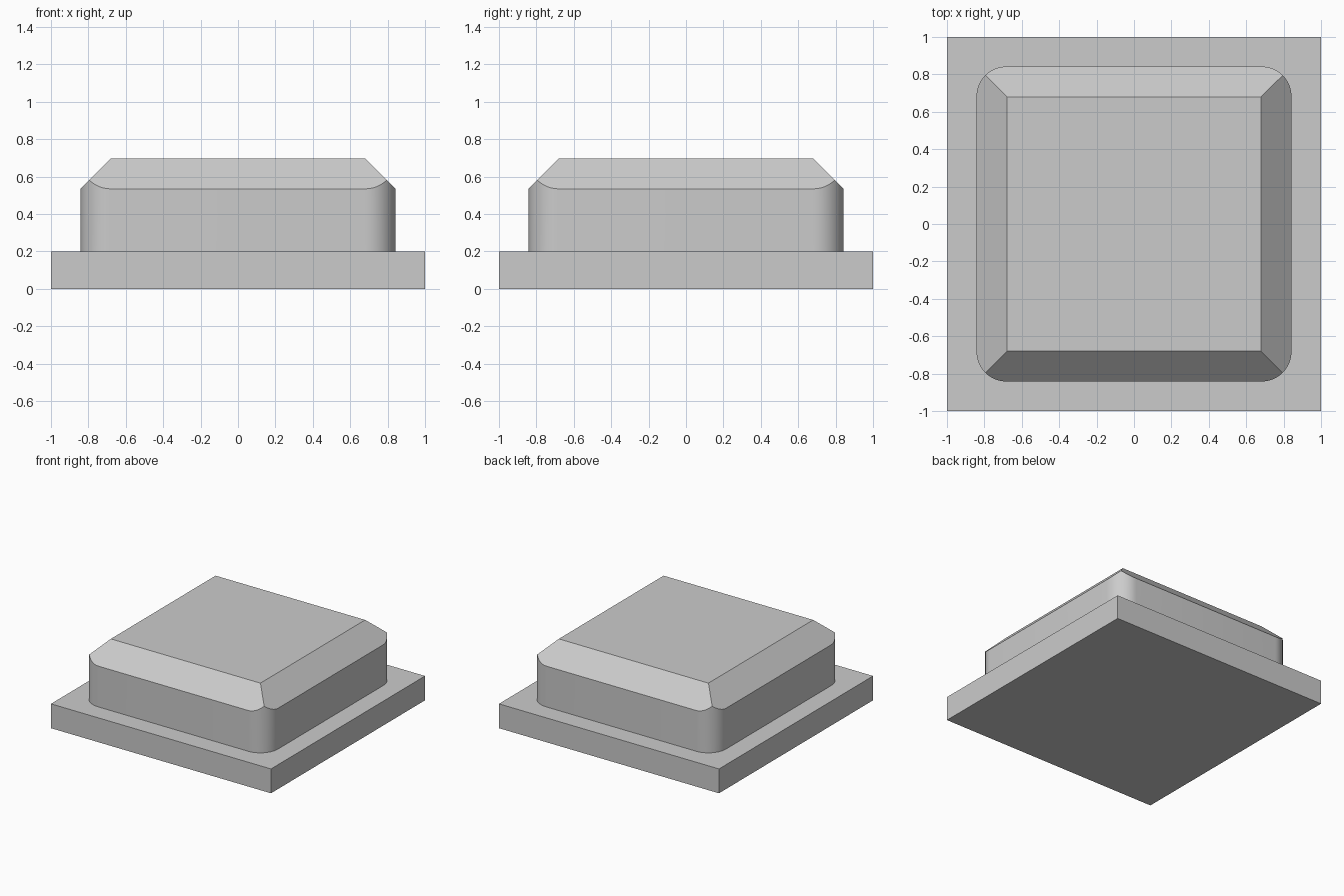
import bpy
import bmesh
from mathutils import Vector, Matrix

default = bpy.data.objects.get("Cube")
if default:
    bpy.data.objects.remove(default, do_unlink=True)

# Single grey material
grey = bpy.data.materials.new("light_grey")
grey.use_nodes = True
colour = (0.6, 0.6, 0.6, 1.0)
grey.diffuse_color = colour
grey.node_tree.nodes["Principled BSDF"].inputs["Base Color"].default_value = colour

BASE_TOP = 0.2
TOP = 0.697
HALF = 0.842       # half width of the raised block
TOP_HALF = 0.68    # half width of its flat top
RADIUS = 0.16      # rounding of its upright corners


def box(half, z0, z1):
    bm = bmesh.new()
    size = Matrix.Diagonal((2 * half, 2 * half, z1 - z0, 1))
    bmesh.ops.create_cube(bm, size=1, matrix=Matrix.Translation((0, 0, (z0 + z1) / 2)) @ size)
    return bm


def finish(bm, name):
    bmesh.ops.recalc_face_normals(bm, faces=bm.faces)
    mesh = bpy.data.meshes.new(name)
    bm.to_mesh(mesh)
    bm.free()
    mesh.materials.append(grey)
    obj = bpy.data.objects.new(name, mesh)
    bpy.context.collection.objects.link(obj)
    return obj


# Square base slab
finish(box(1, 0, BASE_TOP), "base_slab")

# Raised block with rounded upright corners
bm = box(HALF, BASE_TOP, TOP)
upright = [e for e in bm.edges if abs(e.verts[0].co.z - e.verts[1].co.z) > 0.1]
bmesh.ops.bevel(bm, geom=upright, offset=RADIUS, offset_type='OFFSET',
                segments=12, profile=0.5, affect='EDGES')

# Slice a 45 degree slope along each top edge and close the cut
for x, y in ((1, 0), (-1, 0), (0, 1), (0, -1)):
    cut = bmesh.ops.bisect_plane(
        bm, geom=bm.verts[:] + bm.edges[:] + bm.faces[:], dist=1e-5,
        plane_co=(x * TOP_HALF, y * TOP_HALF, TOP),
        plane_no=Vector((x, y, 1)).normalized(), clear_outer=True)
    rim = [e for e in bm.edges if e.is_boundary]
    bmesh.ops.holes_fill(bm, edges=rim, sides=0)
block = finish(bm, "raised_block")

# Smooth the rounded corners, keep the slopes crisp
bpy.ops.object.select_all(action='DESELECT')
block.select_set(True)
bpy.context.view_layer.objects.active = block
bpy.ops.object.shade_smooth_by_angle(angle=0.5)
